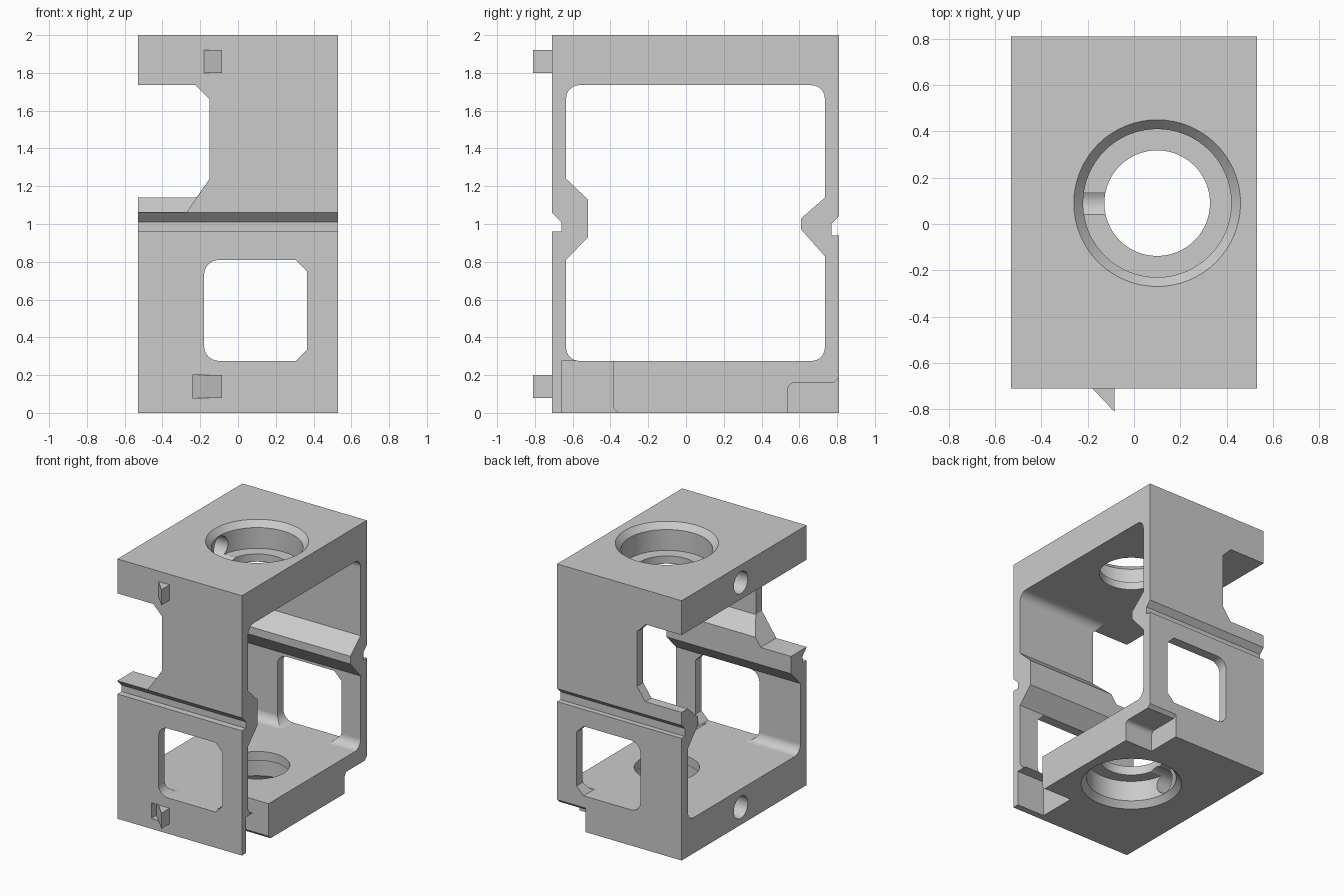
import bpy, bmesh, math
from mathutils import Vector

default = bpy.data.objects.get("Cube")
if default:
    bpy.data.objects.remove(default, do_unlink=True)

grey = bpy.data.materials.new("machined grey")
grey.use_nodes = True
COLOUR = (0.6, 0.6, 0.6, 1)
grey.diffuse_color = COLOUR
grey.node_tree.nodes["Principled BSDF"].inputs["Base Color"].default_value = COLOUR


def finish(name, bm):
    bmesh.ops.recalc_face_normals(bm, faces=bm.faces)
    mesh = bpy.data.meshes.new(name)
    bm.to_mesh(mesh)
    bm.free()
    mesh.materials.append(grey)
    obj = bpy.data.objects.new(name, mesh)
    bpy.context.collection.objects.link(obj)
    return obj


def rounded(points, steps=6):
    """Replace corners given as (u, v, radius) with tangent arcs."""
    out = []
    for i, point in enumerate(points):
        p = Vector(point[:2])
        if len(point) < 3:
            out.append(p)
            continue
        a = (Vector(points[i - 1][:2]) - p).normalized()
        b = (Vector(points[(i + 1) % len(points)][:2]) - p).normalized()
        radius, half = point[2], a.angle(b) / 2
        centre = p + (a + b).normalized() * radius / math.sin(half)
        start = p + a * radius / math.tan(half) - centre
        end = p + b * radius / math.tan(half) - centre
        sweep = start.angle(end)
        for k in range(steps + 1):
            t = k / steps
            out.append(centre + (start * math.sin((1 - t) * sweep)
                                 + end * math.sin(t * sweep)) / math.sin(sweep))
    return out


def prism(name, points, axis, low, high):
    """Extrude a profile along one axis."""
    place = {"x": lambda u, v, w: (w, u, v),
             "y": lambda u, v, w: (u, w, v),
             "z": lambda u, v, w: (u, v, w)}[axis]
    bm = bmesh.new()
    outline = rounded(points)
    ends = [[bm.verts.new(place(p[0], p[1], w)) for p in outline]
            for w in (low, high)]
    bm.faces.new(ends[0])
    bm.faces.new(ends[1])
    n = len(outline)
    for i in range(n):
        j = (i + 1) % n
        bm.faces.new((ends[0][i], ends[0][j], ends[1][j], ends[1][i]))
    return finish(name, bm)


def turned(name, profile, x, y, sides=64):
    """Stack rings of (radius, height) into a solid."""
    bm = bmesh.new()
    rings = [[bm.verts.new((x + r * math.cos(2 * math.pi * i / sides),
                            y + r * math.sin(2 * math.pi * i / sides), z))
              for i in range(sides)] for r, z in profile]
    for a, b in zip(rings, rings[1:]):
        for i in range(sides):
            j = (i + 1) % sides
            bm.faces.new((a[i], a[j], b[j], b[i]))
    bm.faces.new(rings[0])
    bm.faces.new(rings[-1])
    return finish(name, bm)


def circle(u, v, r, sides=32):
    return [(u + r * math.cos(2 * math.pi * i / sides),
             v + r * math.sin(2 * math.pi * i / sides)) for i in range(sides)]


# Outer block with a groove across the front and the back
W, BX, BY = 0.53, 0.1, 0.09
frame = prism("cage_frame", [
    (-0.71, 0), (0.81, 0), (0.81, 0.94), (0.77, 0.94), (0.77, 1.0), (0.81, 1.04),
    (0.81, 2), (-0.71, 2), (-0.71, 1.06), (-0.66, 1.01), (-0.66, 0.96),
    (-0.71, 0.96)], "x", -W, W)

cutters = []
# Side-to-side cavity, leaving a thick rib behind each groove
cutters.append(prism("cavity", [
    (-0.635, 0.275, 0.07), (0.735, 0.275, 0.07), (0.735, 0.83), (0.61, 0.97),
    (0.61, 1.03), (0.735, 1.14), (0.735, 1.735, 0.07), (-0.635, 1.735, 0.07),
    (-0.635, 1.24), (-0.52, 1.13), (-0.52, 0.93), (-0.635, 0.81)], "x", -0.7, 0.7))

# Lower window through both walls
cutters.append(prism("window", [
    (-0.18, 0.275, 0.08), (0.305, 0.275), (0.365, 0.335), (0.365, 0.75),
    (0.305, 0.81), (-0.18, 0.81, 0.08)], "y", -0.9, 0.9))

# Upper side openings, deeper in the front wall
for name, x, z, low, high in (("front_opening", -0.272, 1.063, -0.9, 0),
                              ("back_opening", -0.22, 1.14, 0, 0.9)):
    cutters.append(prism(name, [
        (-0.7, z), (x, z), (-0.15, 1.24), (-0.15, 1.66), (-0.225, 1.735),
        (-0.7, 1.735)], "y", low, high))

# Chamfered, stepped bores in the top and bottom plates
bore = [(0.38, -0.02), (0.36, 0), (0.32, 0.045), (0.32, 0.205), (0.228, 0.205),
        (0.228, 0.5)]
cutters.append(turned("bottom_bore", bore, BX, BY))
cutters.append(turned("top_bore", [(r, 2 - z) for r, z in bore], BX, BY))

# Set screw holes from the side into the bores
for z in (0.135, 1.865):
    cutters.append(prism("screw_hole", circle(BY, z, 0.085), "x", -0.7, 0))

# Corner reliefs in the bottom plate
cutters.append(prism("back_relief", [
    (0.54, -0.1), (0.54, 0.16, 0.035), (0.785, 0.16), (0.81, 0.185),
    (0.9, 0.185), (0.9, -0.1)], "x", 0.29, 0.7))
cutters.append(prism("front_relief", [
    (-0.66, -0.1), (-0.66, 0.276), (-0.385, 0.276), (-0.385, 0.025),
    (-0.36, 0), (-0.36, -0.1)], "x", 0.29, 0.7))

# Sloped pocket beside the lower tab
cutters.append(prism("tab_pocket", [
    (-0.24, -0.65), (-0.24, -0.75), (-0.14, -0.75)], "z", 0.08, 0.2))

bpy.context.view_layer.objects.active = frame
for cutter in cutters:
    cutter.hide_render = True
    mod = frame.modifiers.new(cutter.name, "BOOLEAN")
    mod.operation = "DIFFERENCE"
    mod.solver = "EXACT"
    mod.object = cutter
    bpy.ops.object.modifier_apply(modifier=mod.name)
    bpy.data.objects.remove(cutter, do_unlink=True)

# Wedge tabs on the front
for name, low, high in (("upper_tab", 1.8, 1.92), ("lower_tab", 0.08, 0.2)):
    prism(name, [(-0.18, -0.71), (-0.085, -0.81), (-0.085, -0.71)], "z", low, high)

# Smooth bores and fillets, flat planes elsewhere
bpy.ops.object.select_all(action="DESELECT")
frame.select_set(True)
bpy.ops.object.shade_smooth_by_angle(angle=math.radians(25))
weighted = frame.modifiers.new("flat planes", "WEIGHTED_NORMAL")
weighted.keep_sharp = True
